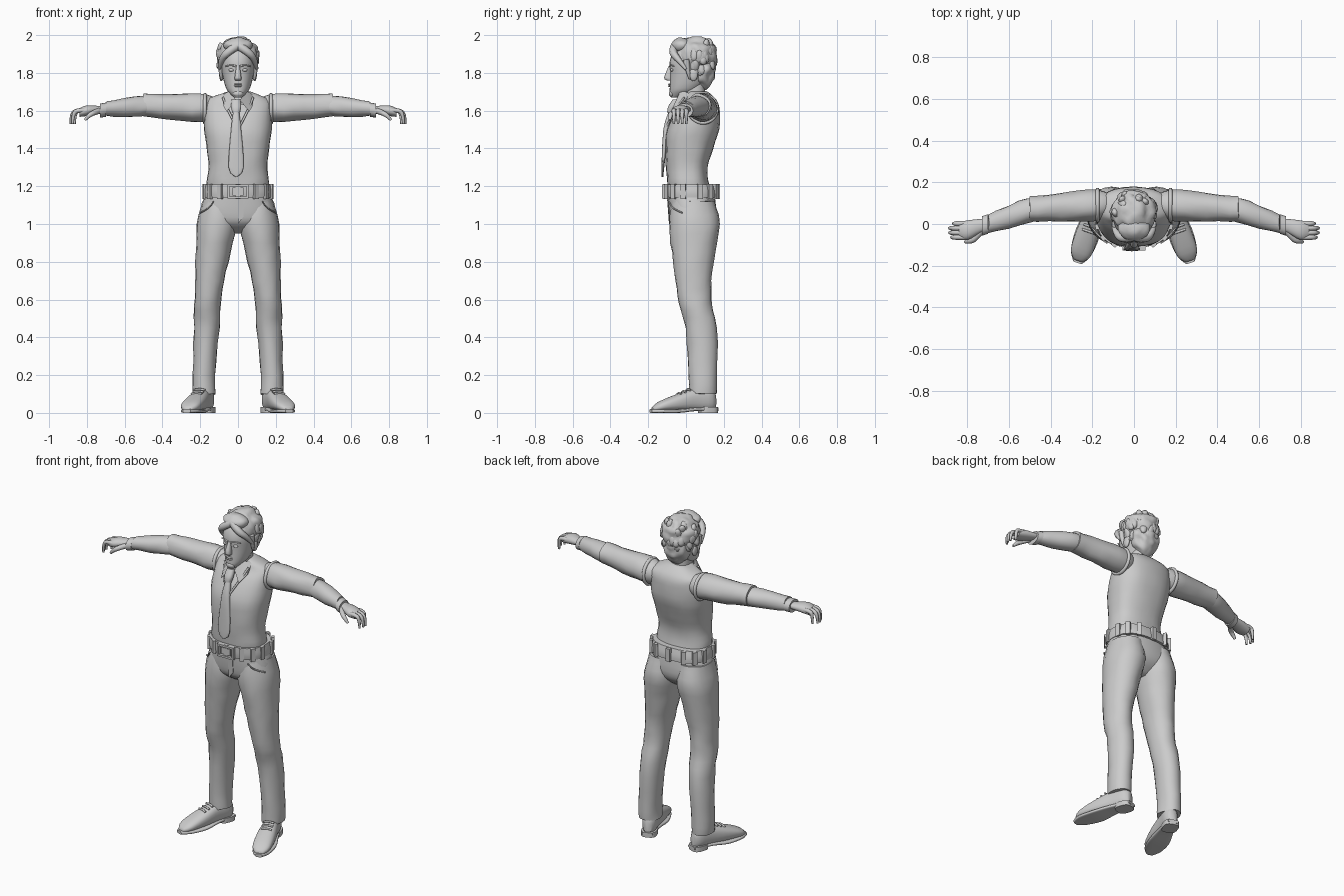
import bpy, bmesh, math, random
from mathutils import Vector, Matrix, noise

if "Cube" in bpy.data.objects:
    bpy.data.objects.remove(bpy.data.objects["Cube"])
random.seed(4)

SHADE = (.6, .6, .6, 1)
GREY = bpy.data.materials.new("plain grey")
GREY.use_nodes = True
GREY.diffuse_color = SHADE
GREY.node_tree.nodes["Principled BSDF"].inputs["Base Color"].default_value = SHADE


def finish(name, bm, sharp=50):
    """Turn the working mesh into a named, coloured and smooth shaded object."""
    bmesh.ops.recalc_face_normals(bm, faces=bm.faces)
    mesh = bpy.data.meshes.new(name)
    bm.to_mesh(mesh)
    bm.free()
    mesh.materials.append(GREY)
    ob = bpy.data.objects.new(name, mesh)
    bpy.context.collection.objects.link(ob)
    bpy.ops.object.select_all(action="DESELECT")
    ob.select_set(True)
    bpy.context.view_layer.objects.active = ob
    bpy.ops.object.shade_smooth_by_angle(angle=math.radians(sharp))
    return ob


def pair(ob):
    """Keep the part as the left one and add its mirrored right twin."""
    name = ob.name
    twin = ob.copy()
    twin.data = ob.data.copy()
    twin.data.transform(Matrix.Scale(-1, 4, Vector((1, 0, 0))))
    twin.data.flip_normals()
    bpy.context.collection.objects.link(twin)
    ob.name, twin.name = "left_" + name, "right_" + name


def smooth_path(rows, steps):
    """Pass a smooth curve through the rows."""
    rows = [Vector(row) for row in rows]
    padded = [rows[0], *rows, rows[-1]]
    path = []
    for before, start, end, after in zip(padded, padded[1:], padded[2:], padded[3:]):
        leave, arrive = (end - before) / 2, (after - start) / 2
        for step in range(steps):
            t = step / steps
            bend = t * t * (3 - 2 * t)
            path.append(start.lerp(end, bend) + leave * t * (1 - t) ** 2 - arrive * t * t * (1 - t))
    return path + [rows[-1]]


def rounded(value, power):
    return math.copysign(abs(value) ** (2 / power), value)


def loft(name, axis, rows, power, sides, steps, wrinkle, turn):
    """Skin rounded sections; a row is position, both centres and both half sizes."""
    bm = bmesh.new()
    rings = []
    for place, mid_u, mid_v, half_u, half_v in smooth_path(rows, steps):
        ring = []
        for side in range(sides):
            angle = math.tau * side / sides
            u = mid_u + half_u * rounded(math.cos(angle), power)
            v = mid_v + half_v * rounded(math.sin(angle), power)
            co = Vector({"x": (place, u, v), "y": (u, place, v), "z": (u, v, place)}[axis])
            ring.append(bm.verts.new(turn @ (co + noise.noise_vector(co * 14) * wrinkle)))
        rings.append(ring)
    for low, high in zip(rings, rings[1:]):
        for side in range(sides):
            bm.faces.new((low[side - 1], low[side], high[side], high[side - 1]))
    bm.faces.new(rings[0])
    bm.faces.new(rings[-1])
    return finish(name, bm)


def body(name, axis, rows, power=2.4, sides=28, steps=3, wrinkle=0, turn=Matrix(), shift=0):
    """Loft with equal left and right; a row is position, half width, low and high."""
    full = [(place, shift, (low + high) / 2, half, (high - low) / 2) for place, half, low, high in rows]
    return loft(name, axis, full, power, sides, steps, wrinkle, turn)


def limb(name, axis, rows, squash, wrinkle=0):
    """Loft with one radius per row, scaled by squash in its second direction."""
    full = [(place, u, v, radius, radius * squash) for place, u, v, radius in rows]
    return loft(name, axis, full, 2.1, 20, 3, wrinkle, Matrix())


def ball(name, centre, size, spin=Matrix(), wrinkle=0, detail=3):
    bm = bmesh.new()
    bmesh.ops.create_icosphere(bm, subdivisions=detail, radius=1)
    for vert in bm.verts:
        arm = spin @ Vector(c * s for c, s in zip(vert.co, size))
        spot = Vector(centre) + arm
        vert.co = spot + arm.normalized() * noise.noise(spot * 25) * wrinkle
    return finish(name, bm)


def plate(name, outline, thick):
    """Flat panel through the outline, thickened backwards."""
    bm = bmesh.new()
    face = bm.faces.new([bm.verts.new(point) for point in outline])
    for item in bmesh.ops.extrude_face_region(bm, geom=[face])["geom"]:
        if isinstance(item, bmesh.types.BMVert):
            item.co.y += thick
    return finish(name, bm)


def box(name, centre, size, heading=0):
    bm = bmesh.new()
    place = Matrix.Translation(centre) @ Matrix.Rotation(heading, 4, "Z")
    bmesh.ops.create_cube(bm, size=1, matrix=place @ Matrix.Diagonal((*size, 1)))
    return finish(name, bm)


def tube(name, points, thick, tip=None, closed=False):
    """Round strand along the points, narrowing from thick to tip."""
    tip = thick if tip is None else tip
    curve = bpy.data.curves.new(name, "CURVE")
    curve.dimensions, curve.bevel_depth, curve.bevel_resolution = "3D", 1, 2
    curve.use_fill_caps, curve.resolution_u = True, 5
    strand = curve.splines.new("NURBS")
    strand.points.add(len(points) - 1)
    for index, (point, co) in enumerate(zip(strand.points, points)):
        fade = index / (len(points) - 1)
        point.co, point.radius = (*co, 1), thick + (tip - thick) * fade * fade
    strand.use_endpoint_u, strand.use_cyclic_u, strand.order_u = not closed, closed, 3
    source = bpy.data.objects.new(name, curve)
    bpy.context.collection.objects.link(source)
    bm = bmesh.new()
    bm.from_mesh(source.to_mesh())
    bpy.data.objects.remove(source)
    return finish(name, bm)


# Trousers: hips and two legs
body("trouser_hips", "z", [(.95, .05, 0, .08), (1, .17, -.07, .14), (1.06, .2, -.09, .16), (1.17, .17, -.1, .15)])
pair(limb("trouser_leg", "z", [
    (.1, .18, .09, .06), (.2, .18, .09, .06), (.45, .165, .08, .067), (.58, .16, .05, .07),
    (.7, .15, .04, .077), (.85, .13, .04, .092), (1, .11, .045, .107), (1.12, .1, .04, .09)], 1.25, .006))
pair(tube("pocket_seam", [(.13, -.09, 1.12), (.15, -.08, 1.08), (.2, -.02, 1.06)], .004))
plate("trouser_fly", [(0, -.1, 1.13), (.03, -.1, 1.13), (.03, -.09, 1.04), (0, -.09, 1)], .02)

# Shoes turned outwards
splay = Matrix.Translation((.19, .05, 0)) @ Matrix.Rotation(math.radians(19), 4, "Z")
pair(body("shoe_upper", "y", [
    (-.24, .02, .01, .03), (-.2, .05, .01, .06), (-.1, .055, .01, .1), (0, .045, .01, .13),
    (.08, .04, .01, .13), (.11, .02, .02, .1)], turn=splay))
pair(body("shoe_sole", "y", [
    (-.25, .02, 0, .02), (-.2, .05, 0, .02), (-.1, .06, 0, .02), (0, .045, .01, .03),
    (.12, .03, .01, .03)], power=4, turn=splay))
pair(body("shoe_heel", "z", [(0, .044, .02, .12), (.03, .044, .02, .12)], power=3, turn=splay))
for row in range(3):
    bow = [Vector((side * .03, row * .025 - .09, .11 + row * .01 - .01 * abs(side))) for side in (-1, 0, 1)]
    pair(tube("shoe_lace", [splay @ point for point in bow], .006))

# Vest over the torso, with armhole and neck edges
body("vest", "z", [
    (1.17, .16, -.09, .13), (1.22, .165, -.1, .12), (1.3, .155, -.105, .115), (1.4, .166, -.11, .145),
    (1.5, .178, -.1, .175), (1.6, .178, -.05, .178), (1.65, .17, -.01, .165), (1.68, .12, 0, .14),
    (1.7, .06, .01, .11)], wrinkle=.004)
around = [math.tau * step / 10 for step in range(10)]
pair(tube("armhole_edge", [(.175, .09 + .078 * math.cos(a), 1.61 + .078 * math.sin(a)) for a in around], .01, closed=True))
pair(tube("vest_neckline", [(.08, -.01, 1.67), (.06, -.06, 1.61), (.01, -.1, 1.52)], .006))

# Belt with loops and buckle
waist = 1.172
body("belt", "z", [(1.14, .182, -.108, .168), (1.17, .183, -.112, .166), (1.21, .175, -.112, .155)], power=2.6)
for step in range(14):
    angle = math.tau * (step + .5) / 14
    across, along = rounded(math.cos(angle), 2.6) * .18, rounded(math.sin(angle), 2.6) * .14
    box("belt_loop", (across, along + .03, waist), (.018, .026, .078), math.atan2(along, across))
for side in (-1, 1):
    box("buckle_side", (side * .05, -.118, waist), (.012, .018, .075))
    box("buckle_bar", (0, -.118, waist + side * .032), (.11, .018, .012))
box("buckle_plate", (0, -.114, waist), (.06, .014, .04))

# Neck, shirt collar and tie
body("neck", "z", [(1.62, .06, -.02, .1), (1.78, .052, -.02, .1)])
body("collar_band", "z", [(1.63, .08, -.045, .12), (1.69, .062, -.025, .11)])
pair(plate("collar_wing", [(.01, -.05, 1.655), (.045, -.03, 1.705), (.08, .02, 1.685), (.08, -.03, 1.63), (.06, -.08, 1.595)], .014))
body("tie_knot", "z", [(1.59, .02, -.1, -.06), (1.62, .027, -.095, -.05), (1.66, .023, -.07, -.03)], shift=-.01)
body("tie_blade", "z", [(1.25, .005, -.13, -.12), (1.3, .04, -.13, -.115), (1.5, .027, -.12, -.09), (1.6, .015, -.09, -.06)], shift=-.01)

# Arms: sleeves and cuffs
pair(limb("upper_sleeve", "x", [(.13, .09, 1.61, .06), (.2, .09, 1.615, .077), (.35, .08, 1.62, .068), (.5, .07, 1.63, .06)], 1, .007))
pair(limb("forearm_sleeve", "x", [(.47, .07, 1.625, .055), (.55, .05, 1.62, .06), (.7, 0, 1.61, .043)], .9, .006))
pair(limb("cuff", "x", [(.7, 0, 1.605, .047), (.73, -.01, 1.6, .047)], .8))

# Hands with curled fingers
pair(limb("palm", "x", [(.7, 0, 1.61, .027), (.74, -.01, 1.605, .034), (.8, -.03, 1.6, .047), (.84, -.03, 1.59, .038)], .6))
for finger, reach in {"index": 0, "middle": .01, "ring": .01, "little": -.01}.items():
    y = -.064 + .022 * ["index", "middle", "ring", "little"].index(finger)
    pair(tube(finger + "_finger", [(.8, y, 1.6), (.85, y, 1.605), (.875 + reach, y, 1.58), (.875 + reach, y, 1.53)], .013, .006))
pair(tube("thumb", [(.73, -.03, 1.6), (.765, -.075, 1.59), (.795, -.085, 1.57), (.81, -.085, 1.55)], .016, .007))

# Head and face
body("head", "z", [
    (1.67, .02, -.08, -.03), (1.69, .042, -.086, .03), (1.72, .064, -.086, .08), (1.8, .085, -.084, .135),
    (1.86, .09, -.086, .145), (1.92, .08, -.06, .13), (1.95, .04, 0, .08)], power=2.1)
body("nose", "z", [(1.76, .015, -.1, -.07), (1.775, .018, -.116, -.07), (1.84, .008, -.09, -.07)])
for lip, height in {"upper_lip": 1.74, "lower_lip": 1.73}.items():
    ball(lip, (0, -.086, height), (.022, .009, .005))
ball("chin", (0, -.074, 1.69), (.027, .017, .018))
pair(ball("eye", (.034, -.074, 1.815), (.017, .009, .008)))
pair(tube("brow", [(.01, -.086, 1.835), (.035, -.083, 1.845), (.065, -.063, 1.835)], .005, .003))
pair(ball("ear", (.088, .04, 1.79), (.012, .022, .034)))

# Short tousled hair: cap, nape, overlapping locks and a parted fringe
ball("hair_cap", (0, .054, 1.892), (.106, .112, .1), wrinkle=.015, detail=4)
ball("hair_nape", (0, .09, 1.815), (.088, .066, .1), wrinkle=.015, detail=4)
ball("hair_front", (0, -.025, 1.945), (.078, .055, .042), wrinkle=.01)
for lock in range(40):
    angle, rise = random.uniform(-.3, math.pi + .3), random.uniform(-.7, .7)
    spread = math.sqrt(1 - rise * rise) * .095
    spot = (spread * math.cos(angle), .055 + spread * math.sin(angle), 1.88 + rise / 10)
    tilt = Matrix.Rotation(angle, 3, "Z") @ Matrix.Rotation(random.uniform(-.5, .5), 3, "Y")
    ball("hair_lock", spot, (.018, .022, .038), tilt, .006, 2)
pair(tube("fringe", [(0, -.055, 1.945), (.05, -.078, 1.915), (.09, -.04, 1.87), (.1, 0, 1.82)], .024, .008))
pair(tube("sideburn", [(.09, 0, 1.87), (.094, .01, 1.81), (.088, .02, 1.765)], .018, .004))
